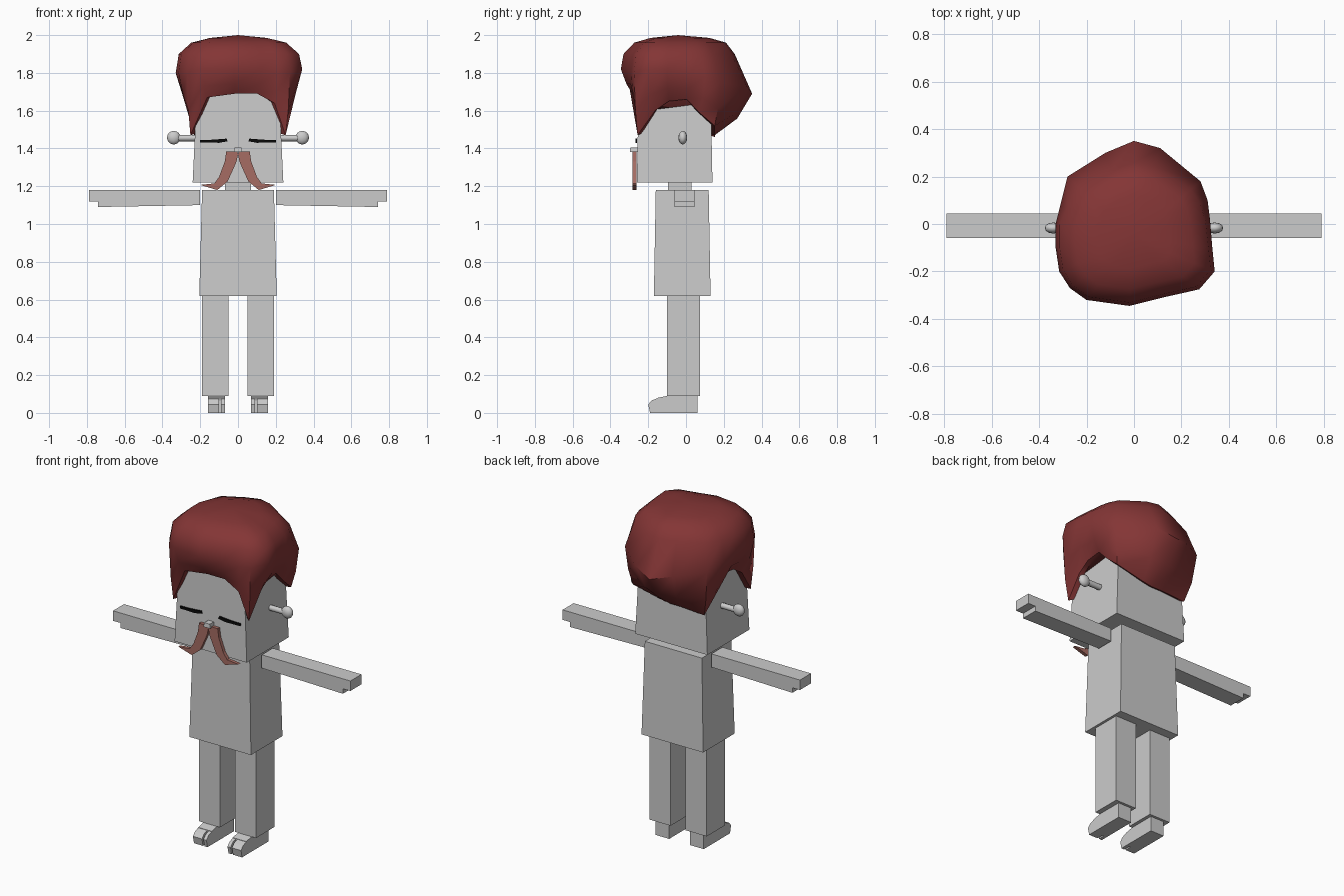
import bpy, bmesh, math
from mathutils import Vector

cube = bpy.data.objects.get("Cube")
if cube:
    bpy.data.objects.remove(cube, do_unlink=True)


def material(name, r, g, b):
    mat = bpy.data.materials.new(name)
    mat.use_nodes = True
    mat.diffuse_color = (r, g, b, 1)
    mat.node_tree.nodes["Principled BSDF"].inputs["Base Color"].default_value = (r, g, b, 1)
    return mat


grey = material("pale grey", .6, .6, .6)
red = material("dark red", .23, .036, .036)
rose = material("dusty rose", .38, .15, .125)
black = material("black", .003, .003, .003)


def finish(name, bm, mat, smooth=None):
    bmesh.ops.recalc_face_normals(bm, faces=bm.faces)
    mesh = bpy.data.meshes.new(name)
    bm.to_mesh(mesh)
    bm.free()
    mesh.materials.append(mat)
    obj = bpy.data.objects.new(name, mesh)
    bpy.context.collection.objects.link(obj)
    if smooth:
        bpy.ops.object.select_all(action='DESELECT')
        obj.select_set(True)
        bpy.context.view_layer.objects.active = obj
        bpy.ops.object.shade_smooth_by_angle(angle=math.radians(smooth))
    return obj


def loft(bm, rings):
    """Skin equal-length rings of points and cap both ends."""
    rows = [[bm.verts.new(p) for p in ring] for ring in rings]
    for a, b in zip(rows, rows[1:]):
        for i in range(len(a)):
            j = (i + 1) % len(a)
            bm.faces.new((a[i], a[j], b[j], b[i]))
    bm.faces.new(rows[0])
    bm.faces.new(rows[-1])


def block(name, low, high, mat):
    """Straight or tapered block between two (x0, x1, y0, y1, z) rectangles."""
    bm = bmesh.new()
    loft(bm, [[(x0, y0, z), (x1, y0, z), (x1, y1, z), (x0, y1, z)]
              for x0, x1, y0, y1, z in (low, high)])
    return finish(name, bm, mat)


def prism(name, profile, axis, start, end, mat, side=1):
    """Extrude a 2D profile along x or y, mirrored to one side."""
    bm = bmesh.new()
    if axis == 'x':
        rings = [[(side * d, u, v) for u, v in profile] for d in (start, end)]
    else:
        rings = [[(side * u, d, v) for u, v in profile] for d in (start, end)]
    loft(bm, rings)
    return finish(name, bm, mat)


# Head, neck and torso
block("head", (-.24, .24, -.26, .14, 1.22), (-.215, .215, -.25, .13, 1.75), grey)
block("neck", (-.07, .07, -.095, .03, 1.17), (-.07, .07, -.095, .03, 1.23), grey)
block("torso", (-.205, .205, -.17, .13, .62), (-.19, .19, -.16, .12, 1.18), grey)
block("nose", (-.022, .022, -.297, -.25, 1.38), (-.018, .018, -.295, -.25, 1.405), grey)

arm = [(.2, 1.1), (.74, 1.09), (.74, 1.12), (.79, 1.12), (.79, 1.18), (.2, 1.18)]
foot = [(.06, 0), (-.15, 0), (-.15, .08), (-.1, .09), (.06, .09)]
toe = [(-.14, 0), (-.19, 0), (-.2, .045), (-.18, .067), (-.14, .081)]
eyelid = [(.055, 1.438), (.1, 1.43), (.2, 1.432), (.2, 1.445), (.14, 1.446), (.06, 1.452)]
whisker = [(0, 1.37), (.005, 1.385), (.062, 1.385), (.07, 1.33), (.1, 1.25),
           (.125, 1.215), (.2, 1.207), (.11, 1.18), (.055, 1.225), (.03, 1.28), (.008, 1.33)]

for label, s in (("left", 1), ("right", -1)):
    # Limbs
    prism(label + "_arm", arm, 'y', -.06, .045, grey, s)
    inner, outer = sorted((.05 * s, .19 * s))
    block(label + "_leg", (inner, outer, -.1, .075, .09), (inner, outer, -.1, .075, .62), grey)
    prism(label + "_foot", foot, 'x', .07, .16, grey, s)
    prism(label + "_big_toe", toe, 'x', .07, .09, grey, s)
    prism(label + "_small_toes", toe, 'x', .1, .16, grey, s)
    # Face
    prism(label + "_closed_eye", eyelid, 'y', -.268, -.259, black, s)
    prism(label + "_moustache", whisker, 'y', -.282, -.262, rose, s)
    # Ear: short stalk with a rounded knob
    bm = bmesh.new()
    loft(bm, [[(s * x, -.017 + .017 * math.cos(a), 1.455 + .017 * math.sin(a))
               for a in (math.tau * i / 8 for i in range(8))] for x in (.22, .33)])
    finish(label + "_ear_stalk", bm, grey, 50)
    bm = bmesh.new()
    bmesh.ops.create_uvsphere(bm, u_segments=12, v_segments=8, radius=.036)
    for v in bm.verts:
        v.co = (v.co.x + s * .34, v.co.y * .65 - .017, v.co.z + 1.457)
    finish(label + "_ear_knob", bm, grey, 50)

# Hair: widest outline x and y, hairline height, height of widest point
outline = [(-.02, -.345, 1.69, 1.82), (.12, -.31, 1.69, 1.82), (.21, -.29, 1.64, 1.8),
           (.275, -.275, 1.47, 1.8), (.34, -.2, 1.6, 1.82), (.33, -.1, 1.65, 1.82),
           (.32, .02, 1.66, 1.8), (.31, .1, 1.59, 1.78), (.28, .18, 1.52, 1.75),
           (.11, .32, 1.48, 1.73), (0, .35, 1.47, 1.69), (-.12, .3, 1.47, 1.72),
           (-.28, .2, 1.46, 1.75), (-.31, .08, 1.58, 1.78), (-.33, 0, 1.66, 1.8),
           (-.33, -.1, 1.65, 1.8), (-.315, -.2, 1.6, 1.8), (-.27, -.27, 1.47, 1.8),
           (-.2, -.32, 1.67, 1.82)]
centre = Vector((0, -.06, 0))
rings = [[] for _ in range(7)]
for x, y, hairline, widest in outline:
    out = Vector((x, y, 0)) - centre
    root = out / max(abs(out.x) / .252, abs(out.y) / .212)
    back = max(0, y) * .5
    steps = [(root * .88, hairline + .01), (root, hairline),
             (root.lerp(out, .6), hairline + (widest - hairline) * .4),
             (out, widest), (out * (.95 - back), 1.9),
             (out * (.75 - back * .5), 1.96), (out * .45, 1.985)]
    for ring, (p, z) in zip(rings, steps):
        ring.append(centre + p + Vector((0, 0, z)))
bm = bmesh.new()
loft(bm, rings)
bmesh.ops.poke(bm, faces=[f for f in bm.faces if len(f.verts) > 4 and f.calc_center_median().z > 1.9])
for v in bm.verts:
    if len(v.link_edges) == len(outline):
        v.co.z = 2
finish("hair", bm, red, 45)
